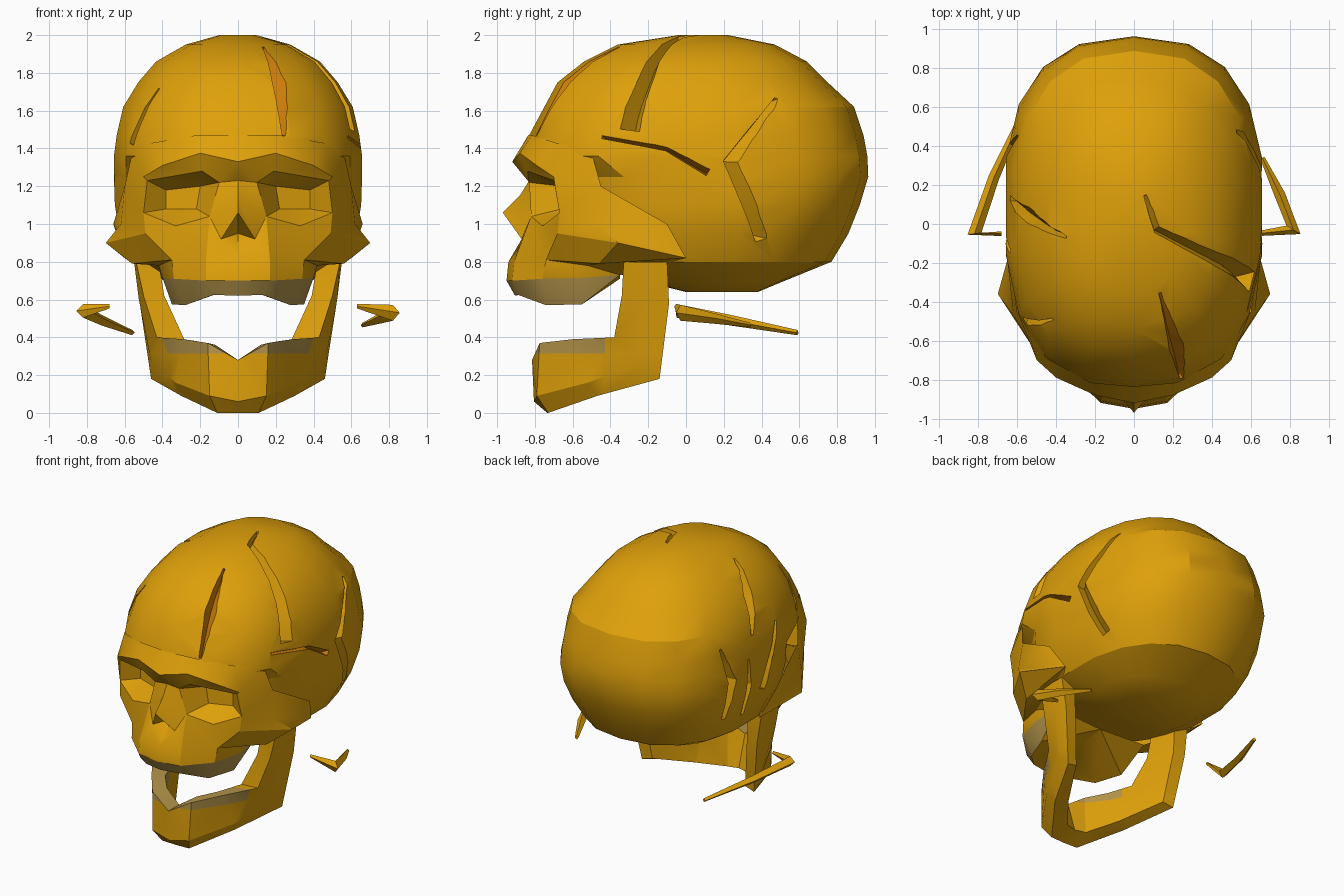
import bpy, bmesh, math
from mathutils import Vector

if "Cube" in bpy.data.objects:
    bpy.data.objects.remove(bpy.data.objects["Cube"])


def material(name, rgb):
    m = bpy.data.materials.new(name)
    m.diffuse_color = (*rgb, 1)
    m.use_nodes = True
    m.node_tree.nodes["Principled BSDF"].inputs["Base Color"].default_value = m.diffuse_color
    return m


MATS = [material("golden_bone", (0.74, 0.355, 0.003)),
        material("tan_teeth", (0.46, 0.30, 0.07)),
        material("orange_crack", (0.68, 0.23, 0.003))]


def make(name, bm, angle=28):
    me = bpy.data.meshes.new(name)
    bm.to_mesh(me)
    bm.free()
    for m in MATS:
        me.materials.append(m)
    ob = bpy.data.objects.new(name, me)
    bpy.context.collection.objects.link(ob)
    smooth(ob, angle)
    return ob


def smooth(ob, angle):
    bpy.ops.object.select_all(action='DESELECT')
    ob.select_set(True)
    bpy.context.view_layer.objects.active = ob
    bpy.ops.object.shade_smooth_by_angle(angle=math.radians(angle))


def loft(bm, rings, mat=0):
    # Skin closed rings of equal length and cap both ends
    vs = [[bm.verts.new(p) for p in r] for r in rings]
    n = len(vs[0])
    for a, b in zip(vs, vs[1:]):
        for i in range(n):
            j = (i + 1) % n
            bm.faces.new((a[i], a[j], b[j], b[i])).material_index = mat
    for r in (vs[0], vs[-1]):
        bm.faces.new(r).material_index = mat
    bmesh.ops.recalc_face_normals(bm, faces=bm.faces[:])


# Cranium: stacked rings of (height, front y, back y, half width)
RINGS = [(0.64, 0.0, 0.38, 0.20), (0.69, -0.20, 0.50, 0.38),
         (0.80, -0.58, 0.77, 0.56), (0.95, -0.64, 0.86, 0.635),
         (1.10, -0.66, 0.92, 0.66), (1.25, -0.68, 0.965, 0.665),
         (1.36, -0.85, 0.96, 0.665), (1.47, -0.83, 0.94, 0.65),
         (1.62, -0.75, 0.89, 0.615), (1.75, -0.68, 0.75, 0.535),
         (1.86, -0.54, 0.64, 0.44), (1.95, -0.36, 0.47, 0.28),
         (2.00, -0.04, 0.22, 0.10)]


def power(v, p):
    return math.copysign(abs(v) ** p, v)


rings = []
for z, yf, yb, w in RINGS:
    ring = []
    for i in range(18):
        a = 2 * math.pi * (i + 0.5) / 18
        p = 0.80 if 1.0 < z < 1.7 else 0.86
        ring.append((w * power(math.cos(a), p),
                     (yf + yb) / 2 + (yb - yf) / 2 * power(math.sin(a), p), z))
    rings.append(ring)
bm = bmesh.new()
loft(bm, rings)
cranium = make("cranium", bm)

# Cracks: wedge grooves following the surface, with a width at each point
CRACKS = [
    (2, [(.14, -.36, 1.95, .01), (.23, -.62, 1.75, .045), (.25, -.80, 1.47, .012)]),
    (0, [(.06, .15, 2.0, .01), (.12, -.02, 1.97, .025), (.50, -.2, 1.72, .045),
         (.6, -.27, 1.49, .055)]),
    (2, [(.6, -.46, 1.47, .012), (.64, -.1, 1.4, .014), (.65, .12, 1.28, .025)]),
    (0, [(.55, .5, 1.68, .012), (.65, .24, 1.33, .04), (.63, .44, .88, .035)]),
    (0, [(-.64, .14, 1.5, .02), (-.52, .06, 1.7, .045), (-.33, -.06, 1.88, .008)]),
    (0, [(-.65, -.15, 1.5, .015), (-.66, .02, 1.05, .04)]),
    (0, [(-.6, .45, 1.5, .01), (-.64, .36, 1.25, .04), (-.62, .42, .95, .02)]),
    (0, [(-.65, .2, 1.35, .01), (-.65, .18, 1.15, .03), (-.65, .24, .92, .02)]),
    (0, [(-.46, -.55, 1.76, .01), (-.56, -.5, 1.42, .025)]),
]
core = Vector((0, 0.05, 1.3))
STEPS = 3
for k, (mat, crack) in enumerate(CRACKS):
    fine = [Vector(crack[0])]
    for a, b in zip(crack, crack[1:]):
        fine += [Vector(a).lerp(Vector(b), s / STEPS) for s in range(1, STEPS + 1)]
    pts = []
    for v in fine:
        d = (v.xyz - core).normalized()
        hit, loc, nor, idx = cranium.ray_cast(core + d * 1.6, -d)
        pts.append((loc if hit else v.xyz, d, v.w))
    sections = []
    for i, (p, d, w) in enumerate(pts):
        run = pts[min(i + 1, len(pts) - 1)][0] - pts[max(i - 1, 0)][0]
        side = run.cross(d).normalized() * w
        top = p + d * 0.05
        sections.append([top - side * 1.5, top + side * 1.5, p - d * (0.03 + w) + side * 0.7])
    bm = bmesh.new()
    loft(bm, sections, mat)
    bmesh.ops.triangulate(bm, faces=bm.faces[:])
    cutter = make("crack_cutter_%d" % k, bm)
    cutter.hide_render = True
    mod = cranium.modifiers.new("crack", 'BOOLEAN')
    mod.operation = 'DIFFERENCE'
    mod.solver = 'EXACT'
    mod.object = cutter
    bpy.ops.object.select_all(action='DESELECT')
    bpy.context.view_layer.objects.active = cranium
    bpy.ops.object.modifier_apply(modifier=mod.name)
    bpy.data.objects.remove(cutter)
    bpy.context.view_layer.update()
smooth(cranium, 25)

# Face: half of the brow, eye sockets, nose, cheek and upper jaw, then mirrored
BROW = dict(
    t0=(0, -.835, 1.47), t1=(.22, -.815, 1.47), t2=(.45, -.69, 1.43), t3=(.56, -.50, 1.38),
    a0=(0, -.92, 1.33), a1=(.2, -.88, 1.375), a2=(.40, -.79, 1.31), a3=(.50, -.70, 1.25),
    b0=(0, -.83, 1.23), b1=(.1, -.83, 1.22), b2=(.19, -.84, 1.28), b3=(.48, -.70, 1.23),
    c2=(.15, -.82, 1.04), c3=(.33, -.76, .99), c4=(.50, -.67, 1.06),
    o1=(.2, -.66, 1.2), o2=(.38, -.6, 1.18), o3=(.38, -.6, 1.08), o4=(.22, -.66, 1.08))
CHEEK = dict(
    s=(.60, -.45, 1.2), g=(.66, -.1, 1.0), h=(.60, 0, .82),
    n0=(0, -.88, 1.15), n1=(0, -.97, 1.06), n3=(.09, -.87, .92), n4=(0, -.89, .83),
    n5=(0, -.78, .95), k1=(.49, -.68, .95), k2=(.62, -.47, 1.0), k3=(.70, -.36, .90),
    k4=(.56, -.46, .79), m0=(0, -.94, .8), m1=(.17, -.91, .8), m2=(.35, -.74, .81),
    m3=(.42, -.52, .78))
TEETH = dict(
    e0=(0, -.95, .70), e1=(.17, -.92, .70), e2=(.34, -.76, .71), e3=(.40, -.55, .715),
    e4=(.38, -.35, .73), f0=(0, -.905, .62), f1=(.13, -.89, .625), f2=(.28, -.74, .57),
    f3=(.35, -.55, .575), q=(0, -.68, .67), p=(0, -.35, .71))
FACES = [
    # brow
    "t0 t1 a1 a0/t1 t2 a2 a1/t2 t3 a3 a2/t3 s a3/a0 a1 b2 b1/a0 b1 b0/a1 a2 b2",
    "a2 a3 b3/a2 b3 b2",
    # eye socket
    "b1 b2 o1/b2 b3 o2 o1/b3 c4 o3 o2/c4 c3 o3/c3 c2 o4 o3/c2 b1 o1 o4/o1 o2 o3 o4",
    # nose
    "b0 b1 c2 n0/n0 c2 n3 n1/n1 n3 n5/n3 n4 n5/c2 m1 n3/n3 m1 m0 n4",
    # cheek
    "a3 s c4 b3/s k2 c4/c2 c3 m2 m1/c3 c4 k1/c3 k1 m2/c4 k2 k1/k1 k2 k3/k1 k3 k4",
    "k1 k4 m2/m2 k4 m3/k3 h k4/k2 g h k3/s g k2/k4 h m3",
    # upper jaw and teeth
    "m0 m1 e1 e0/m1 m2 e2 e1/m2 m3 e3 e2/m3 e4 e3/m3 h e4",
    "e0 e1 f1 f0/e1 e2 f2 f1/e2 e3 f3 f2/e3 e4 f3/f0 f1 q/f1 f2 q/f2 f3 p q/f3 e4 p"]
points = {**BROW, **CHEEK, **TEETH}
bm = bmesh.new()
for sx in (1, -1):
    vs = {n: bm.verts.new((sx * x, y, z)) for n, (x, y, z) in points.items()}
    for group in FACES:
        for corner_names in group.split("/"):
            names = corner_names.split()
            f = bm.faces.new([vs[n] for n in names])
            f.material_index = 1 if all(n[0] in "ef" for n in names) else 0
bmesh.ops.remove_doubles(bm, verts=bm.verts[:], dist=0.0005)
bmesh.ops.recalc_face_normals(bm, faces=bm.faces[:])
if sum(f.normal.y * f.calc_area() for f in bm.faces) > 0:
    bmesh.ops.reverse_faces(bm, faces=bm.faces[:])
make("face", bm, 30)

# Lower jaw: sections of outer bottom, outer side, outer top, inner top, inner bottom
HALF_JAW = [
    [(0, -.735, 0), (0, -.805, .06), (0, -.815, .28), (0, -.69, .28), (0, -.62, .05)],
    [(.11, -.73, 0), (.15, -.79, .09), (.16, -.775, .37), (.12, -.66, .36), (.08, -.60, .05)],
    [(.30, -.47, .09), (.33, -.52, .16), (.29, -.60, .39), (.22, -.54, .38), (.22, -.42, .11)],
    [(.46, -.14, .18), (.46, -.22, .27), (.43, -.38, .40), (.28, -.36, .38), (.38, -.15, .20)],
    [(.52, -.09, .58), (.525, -.2, .60), (.50, -.34, .62), (.39, -.33, .62), (.43, -.10, .58)],
    [(.55, -.10, .80), (.55, -.2, .80), (.54, -.33, .80), (.42, -.32, .80), (.44, -.10, .80)]]
left = [[(-x, y, z) for x, y, z in s] for s in HALF_JAW[:0:-1]]
bm = bmesh.new()
loft(bm, left + HALF_JAW)
# Lower teeth: the upper front band of the jaw
for co, no in (((0, 0, .315), (0, 0, 1)), ((0, -.43, 0), (0, 1, 0))):
    bmesh.ops.bisect_plane(bm, geom=bm.verts[:] + bm.edges[:] + bm.faces[:],
                           plane_co=co, plane_no=no)
for f in bm.faces:
    c = f.calc_center_median()
    if c.y < -.43 and (c.z > .315 or (abs(c.x) < .1 and c.z > .29)):
        f.material_index = 1
make("lower_jaw", bm, 24)

# Loose bone slivers beside the jaw: hooked tapering paths (x, y, z, radius)
SLIVERS = {
    "left_sliver": [(-.68, -.05, .565, .012), (-.82, -.05, .54, .036),
                    (-.72, .24, .49, .028), (-.56, .59, .425, .014)],
    "right_sliver": [(.63, -.05, .565, .012), (.82, -.03, .53, .042),
                     (.75, .15, .50, .028), (.66, .34, .465, .012)]}
for name, path in SLIVERS.items():
    sections = []
    for i, (x, y, z, r) in enumerate(path):
        a, b = path[max(i - 1, 0)], path[min(i + 1, len(path) - 1)]
        run = Vector(b[:3]) - Vector(a[:3])
        side = run.cross(Vector((0, 0, 1))).normalized() * r
        c = Vector((x, y, z))
        sections.append([c - side, c + Vector((0, 0, r)), c + side, c - Vector((0, 0, r))])
    bm = bmesh.new()
    loft(bm, sections)
    make(name, bm)
